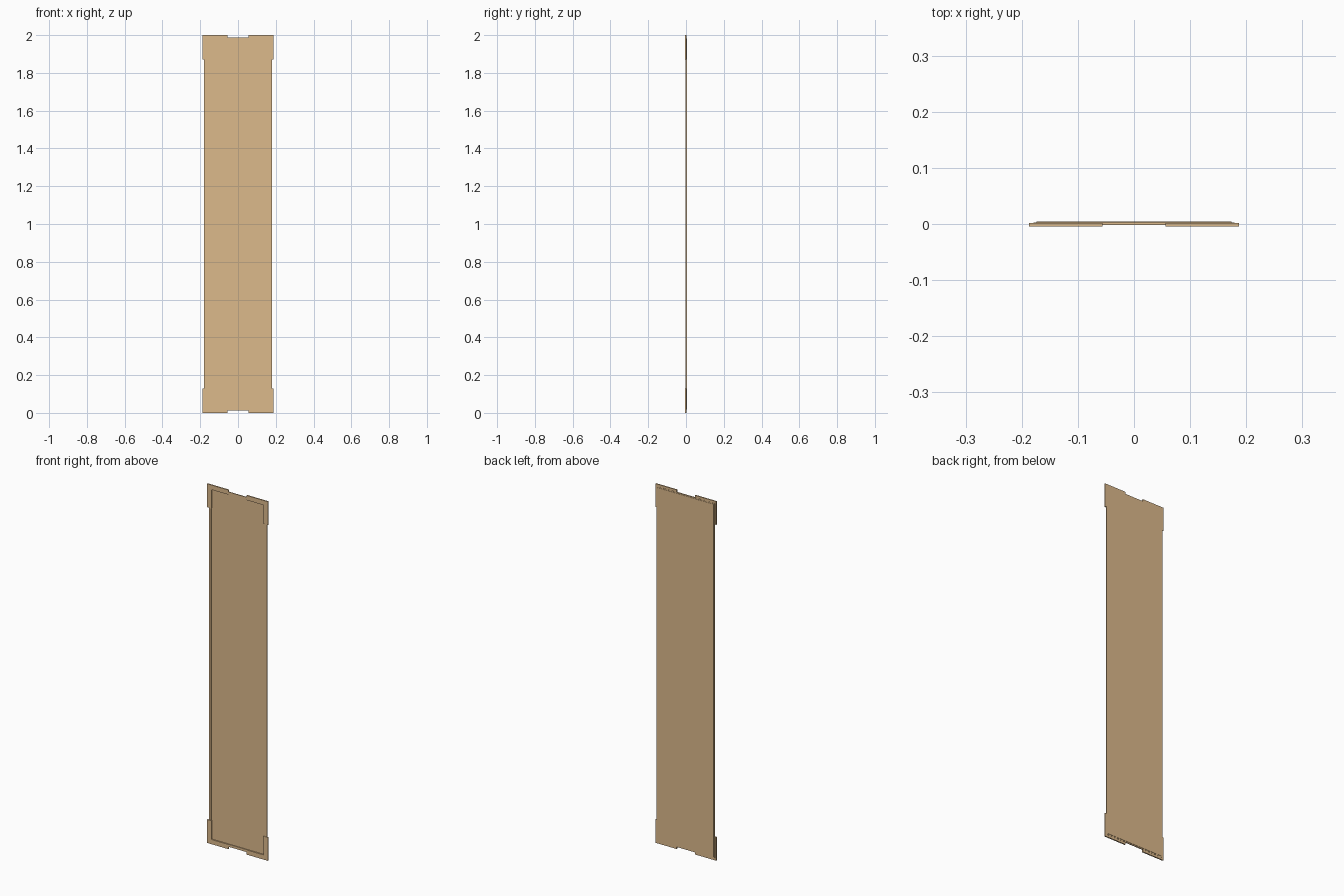
import bpy, bmesh

if "Cube" in bpy.data.objects:
    bpy.data.objects.remove(bpy.data.objects["Cube"])

MID = 1.0          # mid height of the panel
wood = bpy.data.materials.new("tan")
wood.diffuse_color = (0.72, 0.49, 0.26, 1)
wood.use_nodes = True
wood.node_tree.nodes["Principled BSDF"].inputs["Base Color"].default_value = wood.diffuse_color


def extrude(name, outline, y0, y1):
    """Solid from an (x, z) outline, between two depths."""
    bm = bmesh.new()
    face = bm.faces.new([bm.verts.new((x, y0, z)) for x, z in outline])
    out = bmesh.ops.extrude_face_region(bm, geom=[face])
    verts = [v for v in out["geom"] if isinstance(v, bmesh.types.BMVert)]
    bmesh.ops.translate(bm, vec=(0, y1 - y0, 0), verts=verts)
    bmesh.ops.recalc_face_normals(bm, faces=bm.faces)
    mesh = bpy.data.meshes.new(name)
    bm.to_mesh(mesh)
    bm.free()
    mesh.materials.append(wood)
    ob = bpy.data.objects.new(name, mesh)
    bpy.context.collection.objects.link(ob)
    return ob


def rect(w, h):
    return [(-w, MID - h), (w, MID - h), (w, MID + h), (-w, MID + h)]


# thin backing sheet, the floor of the shallow recess
extrude("back_panel", rect(0.174, 0.982), 0.002, 0.0045)

# raised border: mitred strips around the recess
outer, inner = rect(0.179, 0.988), rect(0.165, 0.974)
for i, side in enumerate(("bottom", "right", "top", "left")):
    j = (i + 1) % 4
    extrude("frame_" + side, [outer[i], outer[j], inner[j], inner[i]], -0.0015, 0.003)

# L-shaped corner guards wrapping the border
for sx, side in ((-1, "left"), (1, "right")):
    for sz, level in ((-1, "bottom"), (1, "top")):
        shape = [(0.056, 1.0), (0.187, 1.0), (0.187, 0.87),
                 (0.161, 0.87), (0.161, 0.974), (0.056, 0.974)]
        extrude(f"corner_guard_{level}_{side}",
                [(sx * x, MID + sz * z) for x, z in shape], -0.0045, 0.0022)
